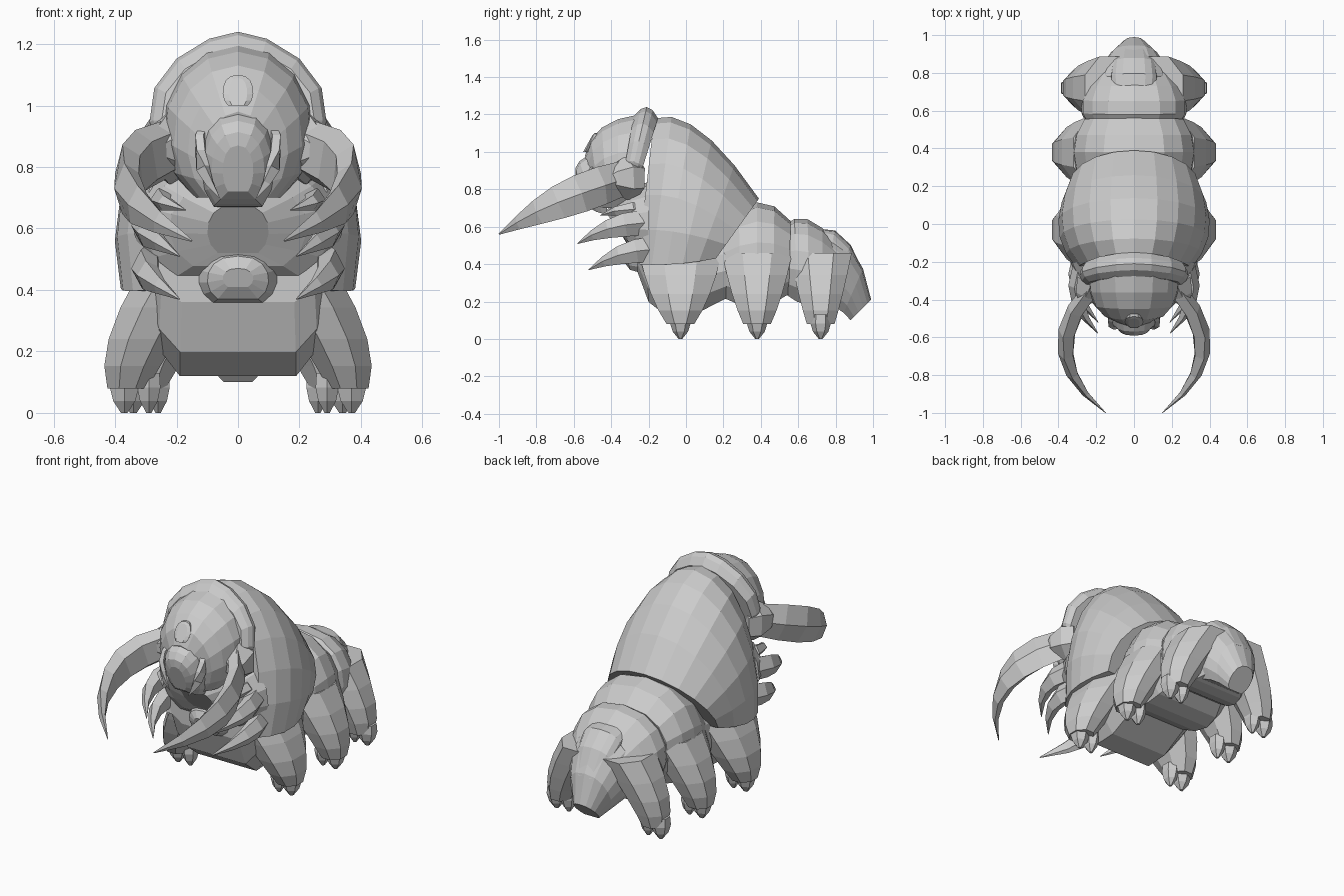
import bpy, bmesh, math
from mathutils import Vector

cube = bpy.data.objects.get("Cube")
if cube:
    bpy.data.objects.remove(cube, do_unlink=True)

COLOUR = (0.6, 0.6, 0.6, 1)
grey = bpy.data.materials.new("pale_grey")
grey.use_nodes = True
grey.diffuse_color = COLOUR
grey.node_tree.nodes["Principled BSDF"].inputs["Base Color"].default_value = COLOUR


def blend(start, middle, end, steps):
    """Walk a smooth curve that passes through three stations."""
    start, middle, end = Vector(start), Vector(middle), Vector(end)
    for step in range(steps + 1):
        t = step / steps
        s = 1 - t
        yield t, start * s * (s - t) + middle * 4 * s * t + end * t * (t - s)


def ellipse(centre, side, up, sides):
    """Ring of points around a centre, spanned by two half axes."""
    angles = [math.tau * (k + .5) / sides for k in range(sides)]
    return [centre + side * math.cos(a) + up * math.sin(a) for a in angles]


def loft(name, rings, mirror=False):
    """Skin a list of equal-length point rings and cap both ends."""
    bm = bmesh.new()
    loops = [[bm.verts.new(point) for point in ring] for ring in rings]
    for near, far in zip(loops, loops[1:]):
        for i in range(len(near)):
            bm.faces.new((near[i - 1], near[i], far[i], far[i - 1]))
    bm.faces.new(loops[0])
    bm.faces.new(loops[-1])
    bmesh.ops.recalc_face_normals(bm, faces=bm.faces)
    mesh = bpy.data.meshes.new(name)
    bm.to_mesh(mesh)
    bm.free()
    mesh.materials.append(grey)
    obj = bpy.data.objects.new(name, mesh)
    bpy.context.collection.objects.link(obj)
    if mirror:
        obj.modifiers.new("mirror", 'MIRROR').use_mirror_merge = False


def body(name, start, middle, end, steps=4, span=.8, power=.8):
    """Barrel with a flat underside; stations are top y, z, bottom y, z, half width."""
    rings = []
    for t, (top_y, top_z, low_y, low_z, width) in blend(start, middle, end, steps):
        top, low = Vector((0, top_y, top_z)), Vector((0, low_y, low_z))
        half = []
        for k in range(7):
            angle = span * math.pi * k / 6
            down = (1 - math.cos(angle)) / (1 - math.cos(span * math.pi))
            across = Vector((width * math.sin(angle) ** power, 0, 0))
            half.append(top.lerp(low, down) + across)
        other = [Vector((-p.x, p.y, p.z)) for p in reversed(half[1:])]
        rings.append(half + other)
    loft(name, rings)


def horn(name, start, middle, end, thick, tall, steps=5, sides=5):
    """Mirrored curved spike that swells a little, then runs to a point."""
    stations = list(blend(start, middle, end, steps))
    rings = []
    for i, (t, centre) in enumerate(stations):
        before, after = stations[max(i - 1, 0)][1], stations[min(i + 1, steps)][1]
        along = (after - before).normalized()
        side = along.cross(Vector((0, 0, 1))).normalized()
        swell = math.sin(math.pi * (.35 + .64 * t))
        rings.append(ellipse(centre, side * thick * swell,
                             side.cross(along) * tall * swell, sides))
    loft(name, rings, mirror=True)


def limb(name, y, start, middle, end, steps=4, sides=8):
    """Mirrored upright limb; stations are x, z, x radius, y radius."""
    rings = []
    for t, (x, z, radius_x, radius_y) in blend(start, middle, end, steps):
        rings.append(ellipse(Vector((x, y, z)), Vector((radius_x, 0, 0)),
                             Vector((0, radius_y, 0)), sides))
    loft(name, rings, mirror=True)


# Large back shell
body("back_shell", (-.17, 1.18, -.26, .4, .3), (.08, 1.11, -.06, .4, .4),
     (.39, .75, .16, .43, .34), steps=5, span=.6, power=1)

# Belly and chest under the shell
body("front_belly", (-.26, .62, -.26, .36, .28), (-.12, .64, -.1, .12, .29),
     (.24, .6, .22, .22, .28))
body("chest", (-.2, .84, -.2, .42, .34), (-.34, .78, -.28, .46, .27),
     (-.43, .68, -.32, .52, .1), steps=3)
body("belly_bump", (-.25, .54, -.23, .35, .14), (-.33, .51, -.3, .37, .1),
     (-.35, .47, -.33, .41, .05), steps=2)

# Rear body segments
body("middle_segment", (.18, .6, .2, .22, .27), (.38, .73, .38, .17, .33),
     (.56, .63, .55, .24, .27))
body("rear_segment", (.52, .6, .53, .24, .25), (.65, .64, .66, .18, .28),
     (.82, .5, .8, .21, .19))
body("tail", (.68, .56, .7, .2, .2), (.88, .49, .8, .17, .17),
     (.99, .21, .88, .1, .07))
body("tail_plate", (.7, .59, .7, .5, .12), (.84, .55, .8, .42, .12),
     (.95, .36, .88, .28, .09), steps=3)

# Head with collar, snout and brow
body("head_collar", (-.15, 1.18, -.28, .76, .27), (-.21, 1.24, -.32, .76, .29),
     (-.28, 1.19, -.35, .8, .25), power=1.25)
body("head", (-.25, 1.2, -.28, .7, .25), (-.45, 1.13, -.42, .7, .21),
     (-.54, .98, -.47, .7, .1), power=1)
body("snout", (-.46, 1, -.42, .67, .12), (-.57, .95, -.48, .68, .11),
     (-.59, .87, -.54, .72, .05))
body("brow_plate", (-.46, 1.1, -.48, 1, .03), (-.49, 1.1, -.54, 1, .05),
     (-.5, 1.09, -.55, 1, .03), steps=2)

# Jaws, their sockets and the mouth blades
horn("jaw_sockets", (.19, -.26, .86), (.24, -.35, .86), (.28, -.45, .85),
     thick=.1, tall=.12, steps=3, sides=6)
horn("mandibles", (.22, -.34, .86), (.36, -.68, .73), (.15, -1, .56), thick=.05, tall=.11, steps=6)
horn("mouth_blades", (.1, -.46, .93), (.12, -.53, .82), (.06, -.55, .7), thick=.02, tall=.04, sides=4)

# Two pairs of small grasping claws and a pair of chest spurs
for label, drop, back in (("upper", 0, 0), ("lower", .14, .06)):
    stations = [(x, y + back, z - drop) for x, y, z in
                ((.23, -.16, .62), (.3, -.37, .6), (.19, -.58, .51))]
    horn(label + "_claws", *stations, thick=.05, tall=.07)
horn("chest_spurs", (.2, -.2, .69), (.25, -.33, .69), (.17, -.46, .66), thick=.04, tall=.04, steps=3)

# Three pairs of stubby legs, each with a cuffed foot and two toes
for label, y, inset, size in (("front", -.03, 0, 1), ("middle", .38, 0, .85), ("rear", .72, .06, .75)):
    limb(label + "_legs", y, (.19 - inset, .46, .14, .24 * size),
         (.31 - inset, .24, .12, .17 * size), (.36 - inset, .08, .07, .08))
    for toe, x, radius in (("outer", .37, .05), ("inner", .29, .04)):
        x -= inset / 2
        limb(f"{label}_{toe}_toes", y, (x, .13, radius, .05), (x, .06, radius, .05),
             (x, 0, radius / 4, .01), steps=3, sides=6)
